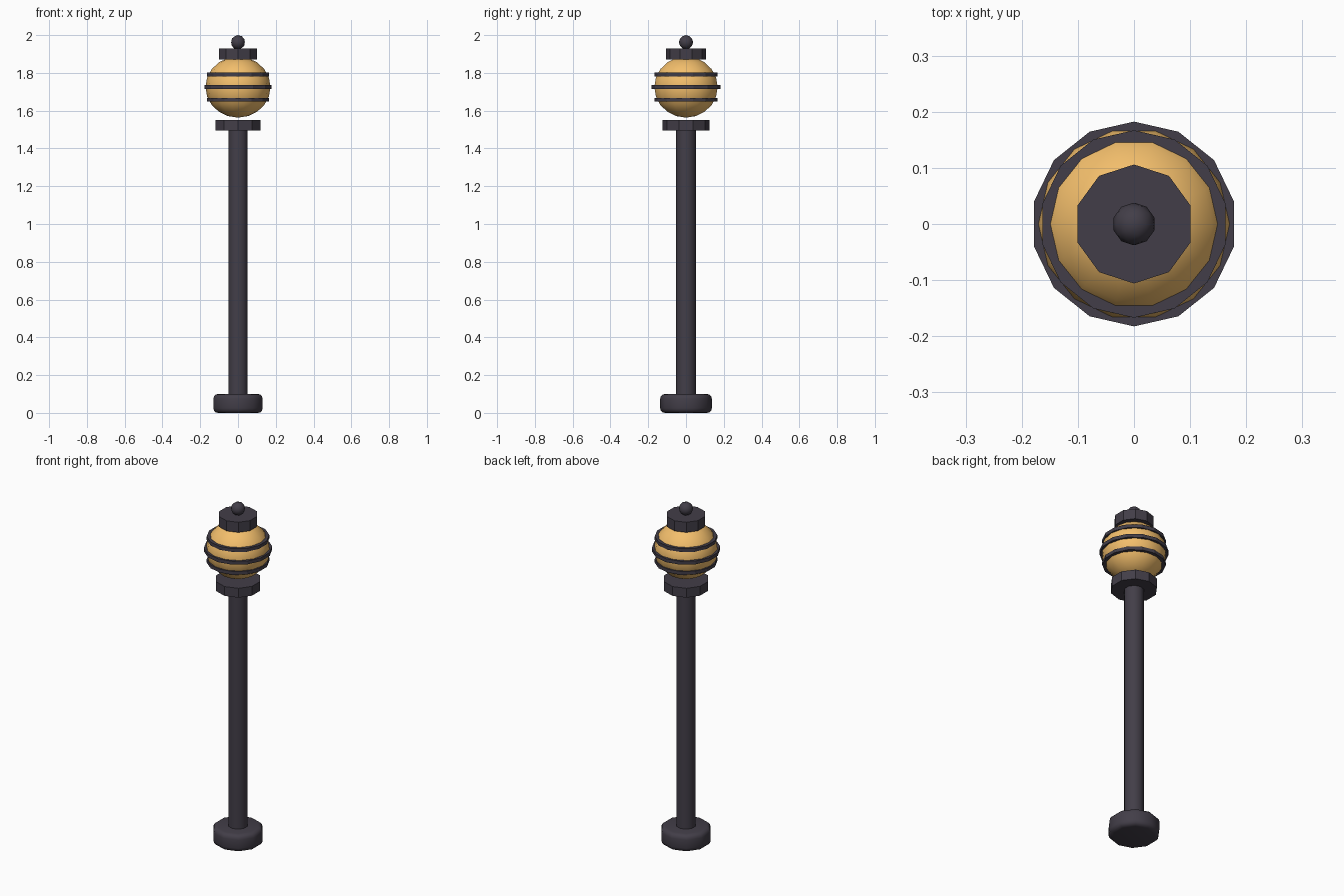
import bpy, math

if "Cube" in bpy.data.objects:
    bpy.data.objects.remove(bpy.data.objects["Cube"])


def material(name, color):
    m = bpy.data.materials.new(name)
    m.diffuse_color = (*color, 1)
    m.use_nodes = True
    m.node_tree.nodes["Principled BSDF"].inputs["Base Color"].default_value = m.diffuse_color
    return m


IRON = material("dark_iron", (0.055, 0.048, 0.065))
GLOW = material("warm_glass", (0.9, 0.52, 0.15))


def finish(name, mat, smooth=None):
    ob = bpy.context.object
    ob.name = name
    ob.data.materials.append(mat)
    if smooth:
        bpy.ops.object.shade_smooth_by_angle(angle=math.radians(smooth))
    return ob


def disc(name, sides, radius, z0, z1, smooth=None):
    bpy.ops.mesh.primitive_cylinder_add(vertices=sides, radius=radius, depth=z1 - z0,
                                        location=(0, 0, (z0 + z1) / 2))
    return finish(name, IRON, smooth)


# Rounded foot
foot = disc("base", 10, 0.137, 0, 0.10)
bevel = foot.modifiers.new("rounded_rims", "BEVEL")
bevel.width, bevel.segments = 0.025, 3
bevel.limit_method, bevel.angle_limit = "ANGLE", math.radians(60)
bpy.ops.object.modifier_apply(modifier=bevel.name)
bpy.ops.object.shade_smooth_by_angle(angle=math.radians(40))

# Post and collar
disc("post", 10, 0.053, 0.09, 1.50, 40)
disc("collar", 10, 0.124, 1.495, 1.55)

# Glowing globe, slightly squashed, with a vertex on the y axis
bpy.ops.mesh.primitive_uv_sphere_add(segments=14, ring_count=10, radius=0.172,
                                     location=(0, 0, 1.725), rotation=(0, 0, math.pi / 2))
bpy.context.object.scale.z = 0.94
finish("globe", GLOW, 60)

# Iron bands round the globe
for name, z, r in (("lower_band", 1.658, 0.167), ("middle_band", 1.725, 0.1825),
                   ("upper_band", 1.792, 0.167)):
    disc(name, 14, r, z - 0.01, z + 0.01)

# Cap and finial
disc("cap", 10, 0.106, 1.87, 1.93)
bpy.ops.mesh.primitive_ico_sphere_add(subdivisions=2, radius=0.038, location=(0, 0, 1.962))
finish("finial", IRON, 60)
